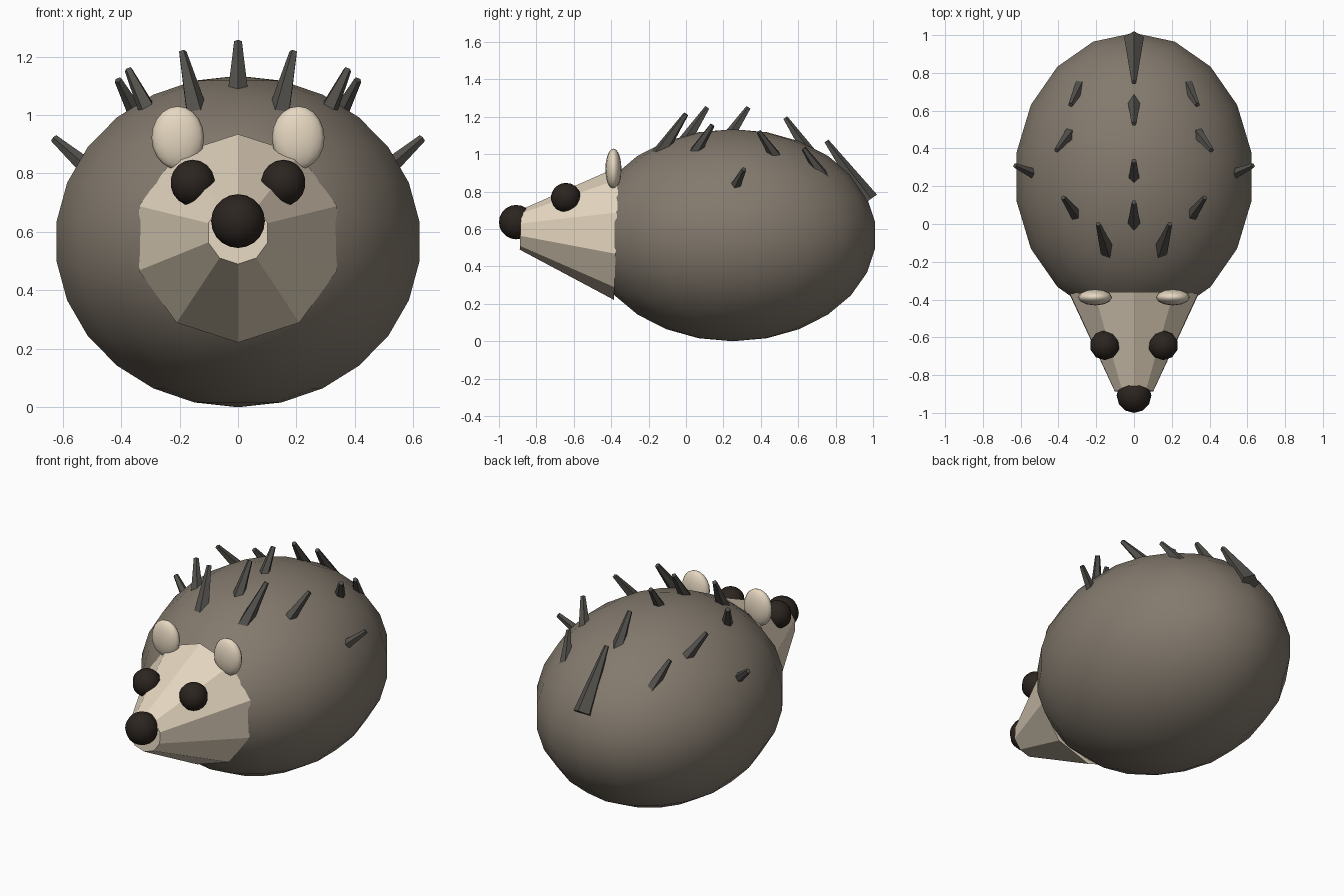
import bpy, math
from mathutils import Vector

if "Cube" in bpy.data.objects:
    bpy.data.objects.remove(bpy.data.objects["Cube"])


def material(name, rgb):
    m = bpy.data.materials.new(name)
    m.diffuse_color = (*rgb, 1)
    m.use_nodes = True
    m.node_tree.nodes["Principled BSDF"].inputs["Base Color"].default_value = m.diffuse_color
    return m


FUR = material("fur", (0.23, 0.195, 0.155))
CREAM = material("cream", (0.79, 0.68, 0.53))
BLACK = material("black", (0.025, 0.018, 0.014))
QUILL = material("quill", (0.085, 0.08, 0.07))


def ball(name, loc, scale, mat, segments, rings, smooth):
    bpy.ops.mesh.primitive_uv_sphere_add(segments=segments, ring_count=rings, radius=1, location=loc)
    o = bpy.context.object
    o.name, o.scale = name, scale
    o.data.materials.append(mat)
    if smooth:
        bpy.ops.object.shade_smooth()
    return o


def taper(name, start, end, r1, r2, sides, mat):
    start, end = Vector(start), Vector(end)
    d = end - start
    bpy.ops.mesh.primitive_cone_add(vertices=sides, radius1=r1, radius2=r2,
                                    depth=d.length, location=(start + end) / 2)
    o = bpy.context.object
    o.name = name
    o.rotation_euler = d.to_track_quat('Z', 'Y').to_euler()
    o.data.materials.append(mat)
    return o


# Round body: the equator falls between two rings
body = ball("body", (0, 0.25, 0.567), (0.635, 0.767, 0.567), FUR, 18, 13, True)
# Align a vertex with the x axis
body.rotation_euler.z = math.pi

# Tapered ten-sided head and nose
taper("head", (0, -0.372, 0.578), (0, -0.885, 0.597), 0.357, 0.107, 10, CREAM)
ball("nose", (0, -0.908, 0.637), (0.092, 0.092, 0.092), BLACK, 12, 10, True)

# Eyes and ears
for side, s in (("right", 1), ("left", -1)):
    ball(side + "_eye", (s * 0.155, -0.642, 0.768), (0.08, 0.08, 0.079), BLACK, 10, 9, True)
    ball(side + "_ear", (s * 0.206, -0.388, 0.922), (0.09, 0.043, 0.108), CREAM, 12, 10, True)

# Quills: (visible base, tip), each a long spike sunk into the body
SPIKE_LENGTH = 0.39
middle = [((0, 0.01, 1.09), (0, 0.115, 1.25)),
          ((0, 0.255, 1.13), (0, 0.335, 1.25)),
          ((0, 0.62, 1.06), (0, 0.53, 1.195)),
          ((0, 0.96, 0.775), (0, 0.75, 1.07))]
paired = [((0.145, -0.13, 1.02), (0.19, 0.0, 1.215)),
          ((0.315, 0.06, 1.03), (0.375, 0.14, 1.155)),
          ((0.35, 0.465, 1.01), (0.41, 0.39, 1.12)),
          ((0.30, 0.70, 0.93), (0.335, 0.63, 1.03)),
          ((0.55, 0.275, 0.85), (0.63, 0.31, 0.92))]
quills = list(middle)
for b, t in paired:
    for s in (1, -1):
        quills.append(((s * b[0], b[1], b[2]), (s * t[0], t[1], t[2])))
for i, (b, t) in enumerate(quills):
    b, t = Vector(b), Vector(t)
    root = t + (b - t).normalized() * SPIKE_LENGTH
    taper(f"quill_{i + 1}", root, t, 0.055, 0.014, 5, QUILL)
